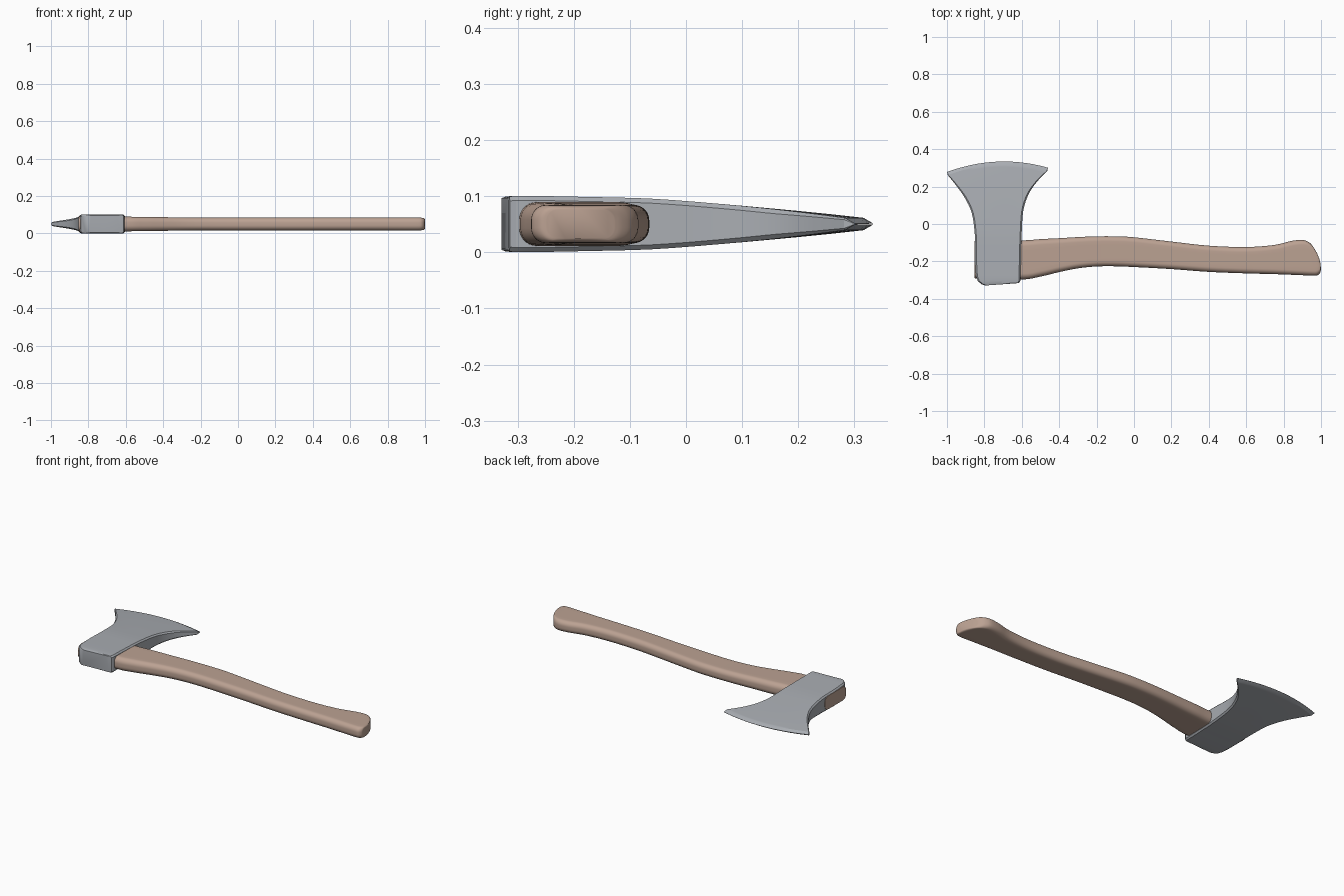
import bpy, bmesh, math

if "Cube" in bpy.data.objects:
    bpy.data.objects.remove(bpy.data.objects["Cube"])

ZC = 0.0505  # mid-plane height


def material(name, rgb):
    m = bpy.data.materials.new(name)
    m.diffuse_color = (*rgb, 1)
    m.use_nodes = True
    m.node_tree.nodes["Principled BSDF"].inputs["Base Color"].default_value = m.diffuse_color
    return m


def smooth_stations(st, n):
    """Catmull-Rom interpolation through rows of numbers."""
    out = []
    for i in range(len(st) - 1):
        p = [st[max(i - 1, 0)], st[i], st[i + 1], st[min(i + 2, len(st) - 1)]]
        for k in range(n):
            t = k / n
            out.append([0.5 * (2 * b + (c - a) * t + (2 * a - 5 * b + 4 * c - d) * t * t
                        + (3 * b - a - 3 * c + d) * t ** 3) for a, b, c, d in zip(*p)])
    return out + [list(st[-1])]


def loft(name, rings, mat, angle):
    bm = bmesh.new()
    rows = [[bm.verts.new(p) for p in r] for r in rings]
    n = len(rows[0])
    for a, b in zip(rows, rows[1:]):
        for i in range(n):
            j = (i + 1) % n
            bm.faces.new((a[i], a[j], b[j], b[i]))
    bm.faces.new(rows[0])
    bm.faces.new(rows[-1])
    bmesh.ops.recalc_face_normals(bm, faces=bm.faces)
    me = bpy.data.meshes.new(name)
    bm.to_mesh(me)
    bm.free()
    ob = bpy.data.objects.new(name, me)
    bpy.context.collection.objects.link(ob)
    me.materials.append(mat)
    bpy.context.view_layer.objects.active = ob
    ob.select_set(True)
    bpy.ops.object.shade_smooth_by_angle(angle=math.radians(angle))
    ob.select_set(False)
    return ob


steel = material("steel grey", (0.40, 0.42, 0.45))
wood = material("light wood", (0.50, 0.36, 0.29))


# Axe head: cross-sections from poll to cutting edge
def head_ring(xl, yl, xr, yr, bulge, h):
    c = min(0.008, 0.3 * h)
    f = c / (xr - xl)
    us = [0] + [f + (1 - 2 * f) * i / 14 for i in range(15)] + [1]
    top = []
    for i, u in enumerate(us):
        y = yl + (yr - yl) * u + bulge * (1 - (2 * u - 1) ** 2)
        top.append((xl + (xr - xl) * u, y, h - c if i in (0, 16) else h))
    return [(x, y, ZC + z) for x, y, z in top] + [(x, y, ZC - z) for x, y, z in reversed(top)]


# left x, left y, right x, right y, bow, half thickness
poll = [(-0.795, -0.329, -0.63, -0.317, 0, 0.046),
        (-0.815, -0.322, -0.613, -0.314, 0, 0.049),
        (-0.835, -0.305, -0.607, -0.303, 0, 0.0503)]
body = [(-0.845, -0.280, -0.606, -0.280, 0, 0.0503),
        (-0.850, -0.190, -0.605, -0.190, 0, 0.0485),
        (-0.851, -0.060, -0.601, -0.060, 0, 0.045),
        (-0.868, 0.060, -0.592, 0.070, 0.004, 0.035),
        (-0.908, 0.145, -0.563, 0.160, 0.018, 0.026),
        (-0.955, 0.211, -0.517, 0.228, 0.033, 0.018),
        (-0.996, 0.262, -0.464, 0.282, 0.044, 0.011)]
edge = (-1.0, 0.278, -0.46, 0.301, 0.044, 0.0006)
head = [head_ring(*s) for s in poll + smooth_stations(body, 4) + [edge]]
loft("axe_head", head, steel, 25)


# Handle: rounded-rectangle cross-sections from eye to knob
def handle_ring(xt, yt, xb, yb, h, bulge):
    half = math.hypot(xt - xb, yt - yb) / 2
    dx, dy = (xt - xb) / 2 / half, (yt - yb) / 2 / half
    r = min(0.8 * h, half)
    pts = [(0, -1, 1)] and []
    for q, (sw, sz) in enumerate([(1, 1), (-1, 1), (-1, -1), (1, -1)]):
        for k in range(8):
            a = math.pi / 2 * (q + k / 7)
            pts.append((sw * (half - r) + r * math.cos(a), sz * (h - r) + r * math.sin(a)))
        if q in (0, 2):  # extra points along the broad faces
            for k in range(1, 6):
                pts.append((sw * (half - r) * (1 - k / 3), sz * h))
    mx, my = (xt + xb) / 2, (yt + yb) / 2
    return [(mx + dx * w + bulge * (1 - (w / half) ** 2), my + dy * w, ZC + z) for w, z in pts]


# top x, top y, bottom x, bottom y, half thickness, end bow
shaft = [(-0.852, -0.090, -0.852, -0.290, 0.040, 0),
         (-0.605, -0.088, -0.605, -0.297, 0.039, 0),
         (-0.50, -0.081, -0.50, -0.281, 0.038, 0),
         (-0.40, -0.076, -0.40, -0.257, 0.0365, 0),
         (-0.30, -0.070, -0.30, -0.237, 0.035, 0),
         (-0.20, -0.066, -0.20, -0.227, 0.034, 0),
         (-0.10, -0.066, -0.10, -0.226, 0.034, 0),
         (0.0, -0.071, 0.0, -0.230, 0.034, 0),
         (0.20, -0.094, 0.20, -0.241, 0.034, 0),
         (0.40, -0.116, 0.40, -0.256, 0.034, 0),
         (0.60, -0.123, 0.60, -0.264, 0.034, 0),
         (0.75, -0.112, 0.75, -0.268, 0.034, 0),
         (0.84, -0.091, 0.88, -0.273, 0.034, 0),
         (0.90, -0.085, 0.96, -0.276, 0.034, 0.003),
         (0.933, -0.096, 0.983, -0.273, 0.0335, 0.008),
         (0.952, -0.113, 0.996, -0.260, 0.031, 0.011),
         (0.962, -0.128, 0.9985, -0.248, 0.026, 0.011)]
handle = [handle_ring(*s) for s in smooth_stations(shaft, 4)]
loft("axe_handle", handle, wood, 40)
